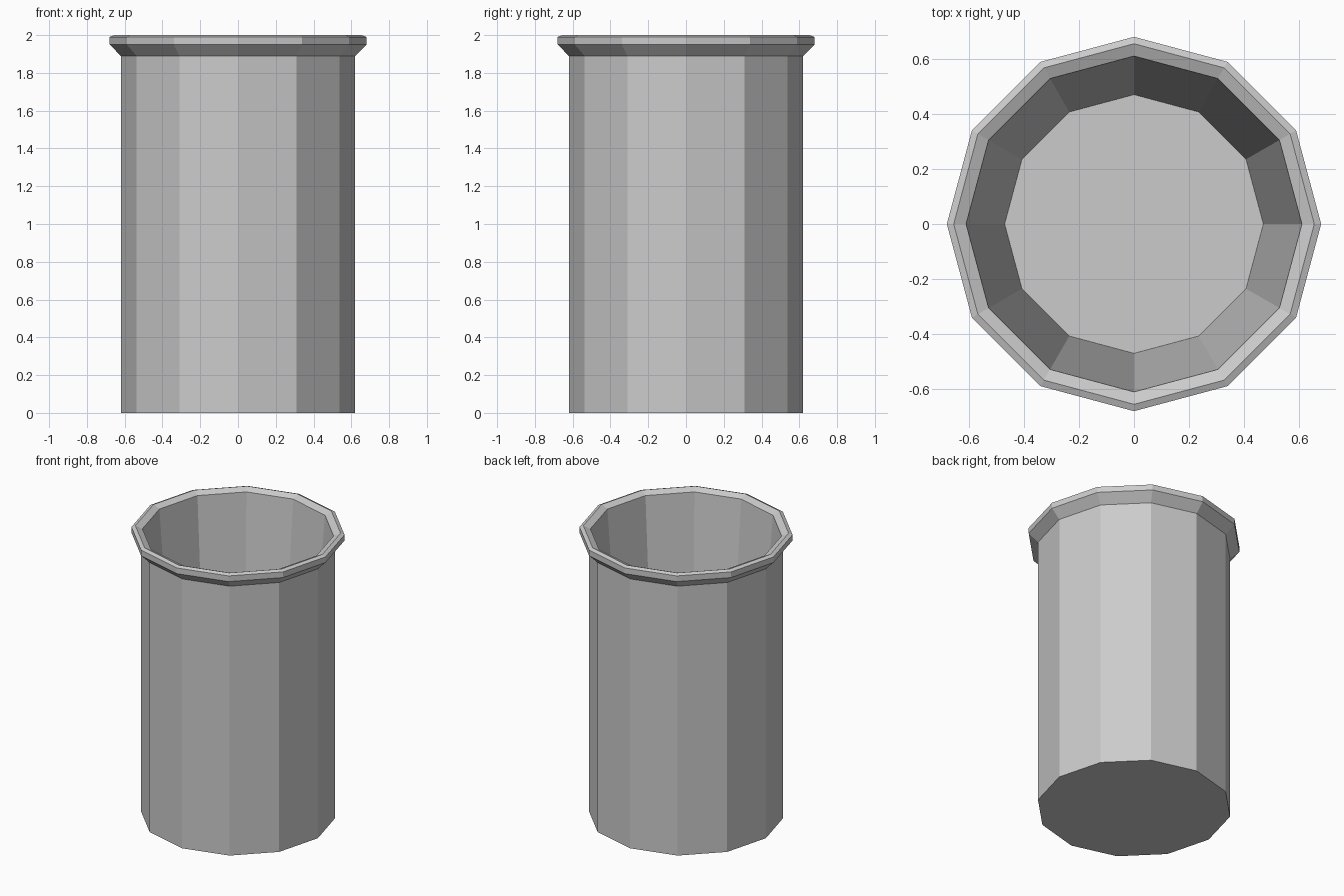
import bpy
import bmesh
from math import cos, sin, pi

cube = bpy.data.objects.get("Cube")
if cube:
    bpy.data.objects.remove(cube, do_unlink=True)

SIDES = 12


def make_material(name, rgb):
    mat = bpy.data.materials.new(name)
    mat.use_nodes = True
    color = (*rgb, 1.0)
    mat.diffuse_color = color
    mat.node_tree.nodes["Principled BSDF"].inputs["Base Color"].default_value = color
    return mat


def lathe(name, profile, mat):
    """Revolve (radius, height) points into a flat-faced shell capped at both ends."""
    bm = bmesh.new()
    rings = []
    for radius, z in profile:
        angles = [2 * pi * i / SIDES for i in range(SIDES)]
        rings.append([bm.verts.new((radius * cos(a), radius * sin(a), z)) for a in angles])
    for low, high in zip(rings, rings[1:]):
        for i in range(SIDES):
            j = (i + 1) % SIDES
            bm.faces.new((low[i], low[j], high[j], high[i]))
    bm.faces.new(rings[0][::-1])
    bm.faces.new(rings[-1])
    mesh = bpy.data.meshes.new(name)
    bm.to_mesh(mesh)
    bm.free()
    mesh.materials.append(mat)
    obj = bpy.data.objects.new(name, mesh)
    bpy.context.collection.objects.link(obj)
    return obj


gray = make_material("light gray", (0.6, 0.6, 0.6))

# Hollow cup: outer wall, flared lip, then tapered inside down to the floor
lathe("cup", [
    (0.62, 0.0), (0.62, 1.89),
    (0.68, 1.95), (0.68, 1.99), (0.655, 2.0),
    (0.61, 1.98), (0.47, 0.15),
], gray)
